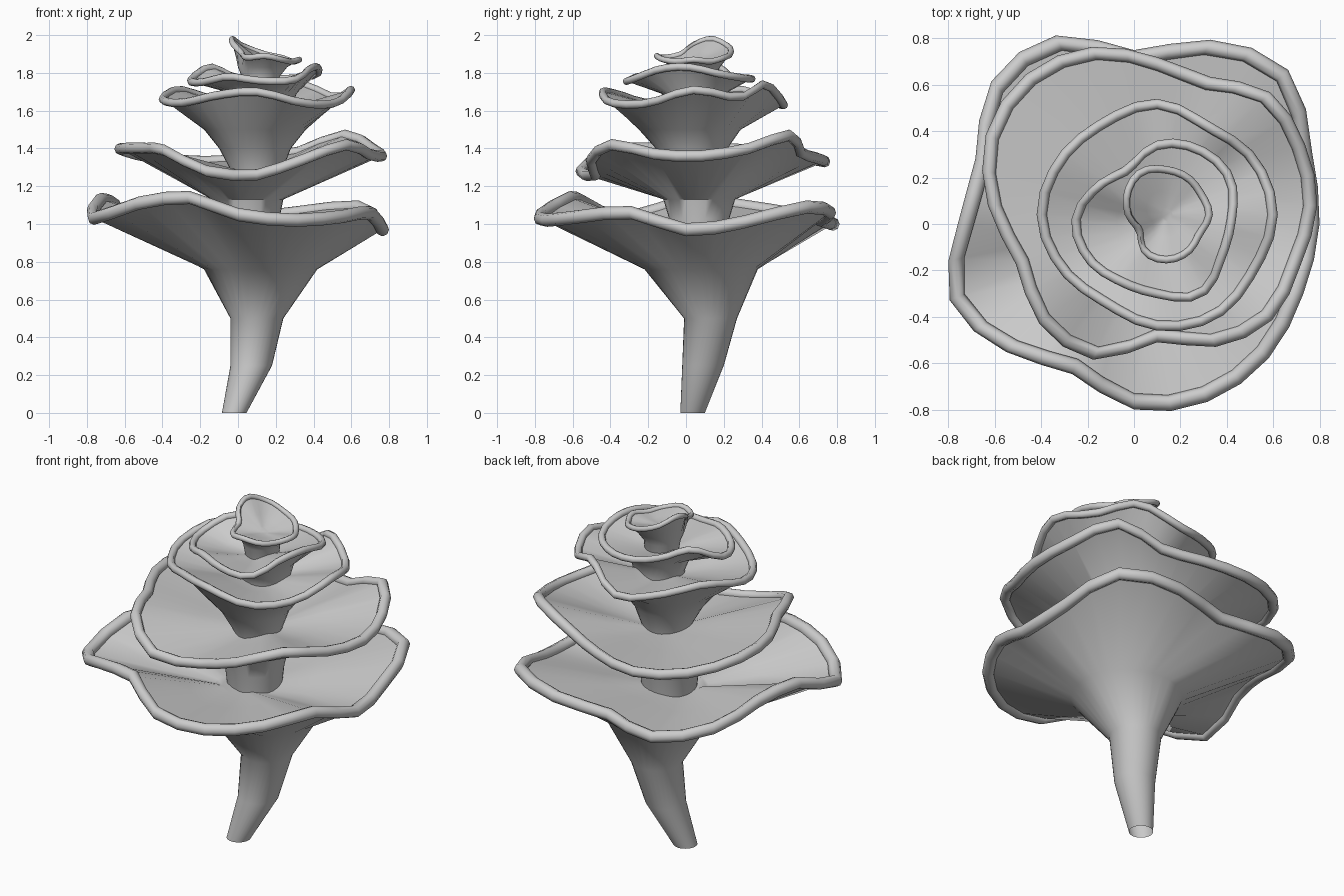
import bpy
import bmesh
from math import cos, sin, tau, radians
from mathutils import Vector

cube = bpy.data.objects.get("Cube")
if cube:
    bpy.data.objects.remove(cube, do_unlink=True)

grey = bpy.data.materials.new("plain grey")
grey.use_nodes = True
colour = (0.6, 0.6, 0.6, 1)
grey.diffuse_color = colour
grey.node_tree.nodes["Principled BSDF"].inputs["Base Color"].default_value = colour

STEPS = 32     # points around every petal
SIDES = 8      # points around every rolled lip


def sample(values, t):
    """Smooth closed interpolation through evenly spaced values."""
    n = len(values)
    i = int(t * n)
    f = t * n - i
    a, b, c, d = (values[(i + k) % n] for k in (-1, 0, 1, 2))
    return b + f / 2 * (c - a + f * (2*a - 5*b + 4*c - d + f * (3*(b - c) + d - a)))


def loft(name, rows, wrap=False, cap=False):
    """Join closed rows of points into one smooth surface."""
    bm = bmesh.new()
    grid = [[bm.verts.new(p) for p in row] for row in rows]
    if wrap:
        grid.append(grid[0])
    for low, high in zip(grid, grid[1:]):
        for j in range(len(low)):
            k = (j + 1) % len(low)
            bm.faces.new((low[j], low[k], high[k], high[j]))
    if cap:
        bm.faces.new(grid[-1])
    mesh = bpy.data.meshes.new(name)
    bm.to_mesh(mesh)
    bm.free()
    mesh.materials.append(grey)
    obj = bpy.data.objects.new(name, mesh)
    bpy.context.collection.objects.link(obj)
    bpy.ops.object.select_all(action="DESELECT")
    obj.select_set(True)
    bpy.context.view_layer.objects.active = obj
    bpy.ops.object.shade_smooth_by_angle(angle=radians(50))


def petal(name, centre, lip, floor, stalk, radii, base, heights):
    """Funnel on a stalk of (x, y, z, radius) rings, with a shallow dish on top
    that sinks to the floor height, and a rolled wavy rim.
    Radii and heights above base are in hundredths."""
    turns = [j / STEPS for j in range(STEPS)]
    outward = [Vector((cos(tau * t), sin(tau * t), 0)) for t in turns]
    middle = Vector((*centre, base))
    rim = [middle + d * (sample(radii, t) / 100 - lip)
           + Vector((0, 0, sample(heights, t) / 100))
           for d, t in zip(outward, turns)]
    rows = [[Vector((x, y, z)) + d * r for d in outward] for x, y, z, r in stalk]
    loft(name + "_funnel", rows + [rim])
    # shallow upper dish
    bottom = Vector((*centre, floor))
    loft(name + "_dish", [[p.lerp(bottom, f) for p in rim] for f in (0, 0.5, 0.85)],
         cap=True)
    # rolled lip
    roll = [tau * s / SIDES for s in range(SIDES)]
    loft(name + "_rolled_lip",
         [[p + d * lip * cos(a) + Vector((0, 0, lip * sin(a)))
           for p, d in zip(rim, outward)] for a in roll], wrap=True)


# lowest petal with the open stem
petal("lowest_petal", (0, 0), 0.035, 0.91,
      [(-0.02, 0.035, 0, 0.065), (0.07, 0.09, 0.25, 0.11),
       (0.1, 0.13, 0.5, 0.14), (0.12, 0.08, 0.76, 0.3)],
      [80, 83, 94, 86, 75, 88, 87, 74, 76, 86, 78, 70, 80, 83, 82, 79],
      0.9, [7, 11, 19, 16, 12, 10, 15, 20, 23, 13, 21, 24, 15, 12, 14, 16])

# second petal
petal("second_petal", (0.1, 0.08), 0.03, 1.26,
      [(0.06, 0.07, 0.85, 0.14), (0.06, 0.07, 1.03, 0.16), (0.05, 0.07, 1.13, 0.19)],
      [69, 69, 69, 60, 64, 74, 80, 80, 73, 66, 72, 72, 59, 66, 70, 67],
      1.2, [16, 20, 27, 18, 15, 13, 15, 19, 20, 20, 19, 8, 6, 14, 22, 17])

# third petal
petal("third_petal", (0.1, 0.04), 0.022, 1.57,
      [(0.09, 0.04, 1.15, 0.11), (0.1, 0.04, 1.27, 0.13),
       (0.09, 0.03, 1.4, 0.19), (0.09, 0.02, 1.5, 0.27)],
      [52, 50, 46, 50, 48, 50, 52, 49, 46, 50, 52, 50],
      1.6, [11, 7, 14, 3, 6, 11, 6, 4, 8, 10, 4, 4])

# fourth petal
petal("fourth_petal", (0.1, 0.02), 0.02, 1.71,
      [(0.14, 0.05, 1.45, 0.12), (0.14, 0.05, 1.6, 0.14), (0.14, 0.04, 1.69, 0.17)],
      [34, 38, 37, 34, 27, 31, 37, 36, 33, 34, 39, 34],
      1.7, [13, 9, 7, 7, 8, 13, 6, 5, 8, 6, 6, 12])

# top petal
petal("top_petal", (0.14, 0.04), 0.016, 1.85,
      [(0.13, 0.05, 1.62, 0.08), (0.12, 0.05, 1.78, 0.1), (0.13, 0.05, 1.83, 0.13)],
      [20, 19, 20, 21, 23, 21, 18, 15, 20, 21, 20, 18],
      1.8, [7, 6, 8, 10, 14, 18, 15, 10, 8, 9, 7, 6])
